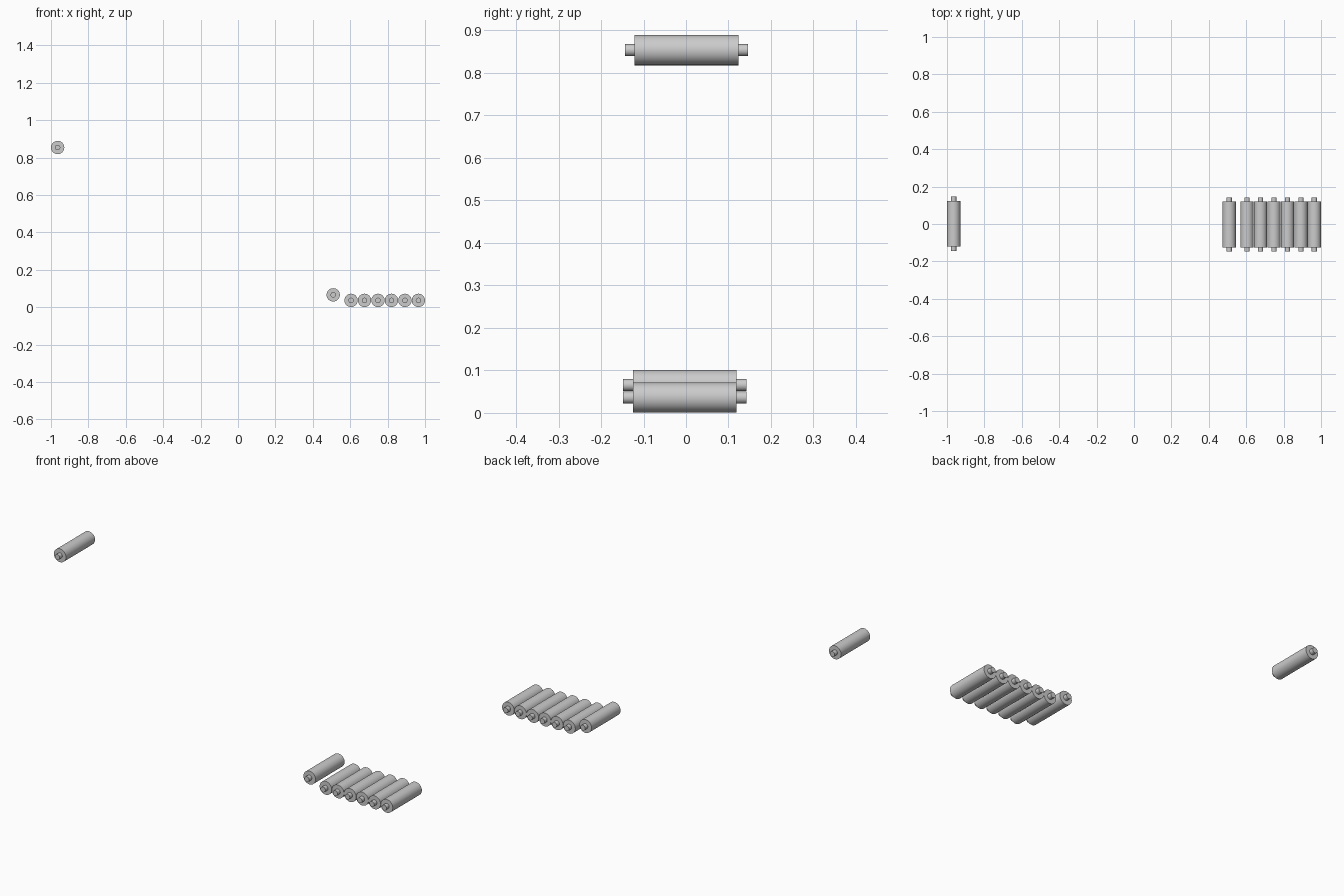
import bpy, bmesh, math
from mathutils import Matrix

if "Cube" in bpy.data.objects:
    bpy.data.objects.remove(bpy.data.objects["Cube"])

R, R_AXLE = 0.0356, 0.0142      # drum and axle radius
HALF, HALF_AXLE = 0.1223, 0.1448  # half lengths along y
SEG = 32


def roller(name, x, y, z):
    # stepped profile (radius, y) spun around the y axis
    prof = [(0, -HALF_AXLE), (R_AXLE, -HALF_AXLE), (R_AXLE, -HALF), (R, -HALF),
            (R, HALF), (R_AXLE, HALF), (R_AXLE, HALF_AXLE), (0, HALF_AXLE)]
    bm = bmesh.new()
    vs = [bm.verts.new((r, py, 0)) for r, py in prof]
    es = [bm.edges.new(p) for p in zip(vs, vs[1:])]
    bmesh.ops.spin(bm, geom=vs + es, cent=(0, 0, 0), axis=(0, 1, 0),
                   angle=2 * math.pi, steps=SEG, use_merge=True)
    bmesh.ops.remove_doubles(bm, verts=bm.verts, dist=1e-5)
    bmesh.ops.recalc_face_normals(bm, faces=bm.faces)
    me = bpy.data.meshes.new(name)
    bm.to_mesh(me)
    bm.free()
    ob = bpy.data.objects.new(name, me)
    ob.location = (x, y, z)
    bpy.context.collection.objects.link(ob)
    bpy.ops.object.select_all(action='DESELECT')
    ob.select_set(True)
    bpy.context.view_layer.objects.active = ob
    bpy.ops.object.shade_smooth_by_angle(angle=math.radians(35))


# row of touching bed rollers
for i in range(6):
    roller(f"bed_roller_{i + 1}", 0.6044 + i * 0.072, -0.003, 0.0362)

# raised transition roller and the far top roller
roller("transition_roller", 0.509, -0.003, 0.0655)
roller("top_roller", -0.9644, 0.001, 0.8536)
